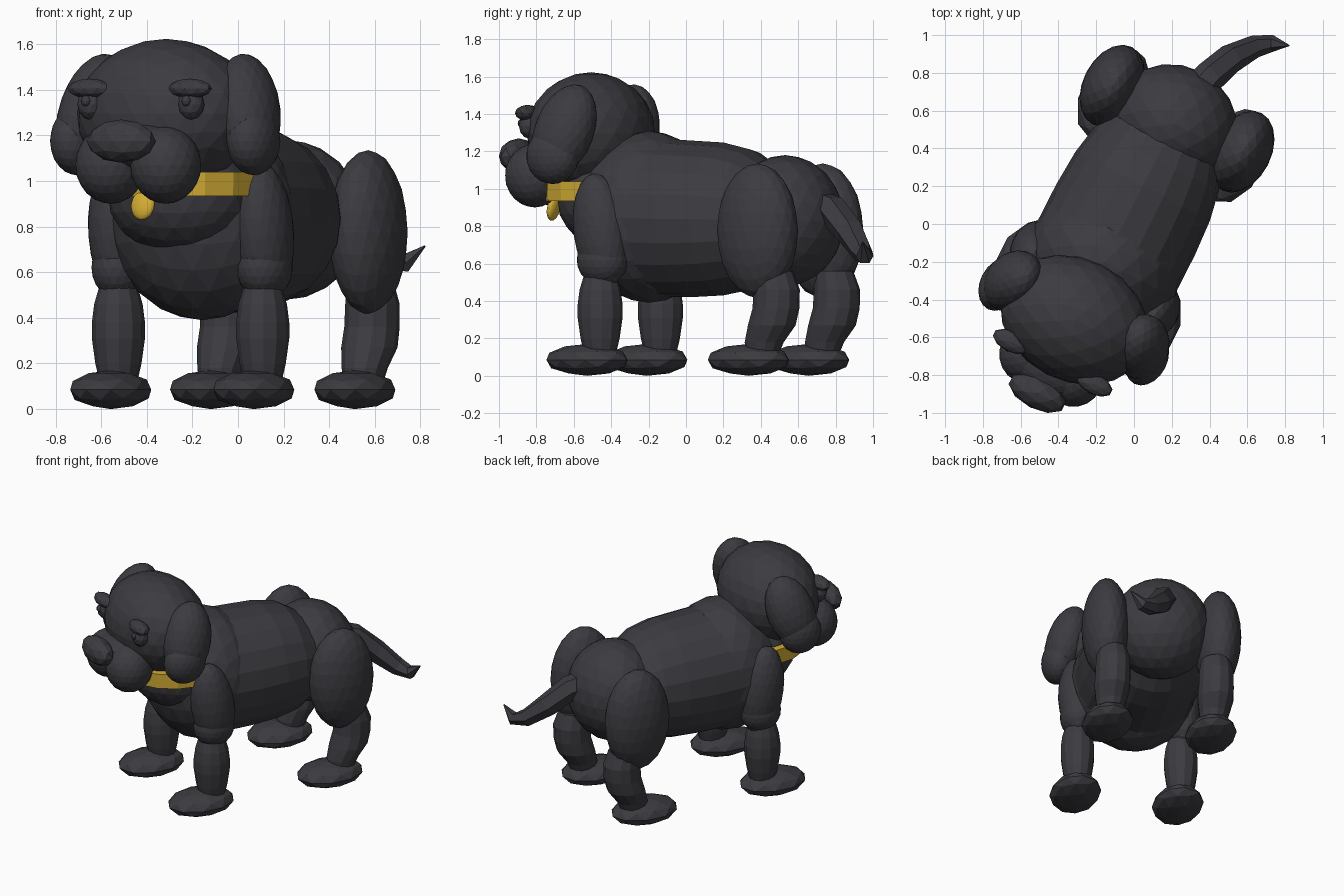
import bpy, bmesh, math
from mathutils import Matrix, Vector

if "Cube" in bpy.data.objects:
    bpy.data.objects.remove(bpy.data.objects["Cube"])

# The dog is built facing -y, then turned; MID is its centre line
TURN = Matrix.Rotation(math.radians(-27), 4, 'Z')
MID = -0.05


def colour(name, rgb):
    m = bpy.data.materials.new(name)
    m.diffuse_color = (*rgb, 1)
    m.use_nodes = True
    m.node_tree.nodes["Principled BSDF"].inputs["Base Color"].default_value = m.diffuse_color
    return m


FUR = colour("charcoal fur", (0.045, 0.044, 0.052))
GOLD = colour("gold", (0.66, 0.42, 0.034))


def finish(bm, name, mat):
    bmesh.ops.recalc_face_normals(bm, faces=bm.faces)
    me = bpy.data.meshes.new(name)
    bm.to_mesh(me)
    bm.free()
    me.materials.append(mat)
    ob = bpy.data.objects.new(name, me)
    bpy.context.collection.objects.link(ob)
    return ob


def blob(name, pos, size, detail=3, tilt=(0, 0), mat=FUR):
    """Faceted ellipsoid; tilt is degrees about x and y."""
    bm = bmesh.new()
    bmesh.ops.create_icosphere(bm, subdivisions=detail, radius=1)
    rot = (Matrix.Rotation(math.radians(tilt[1]), 4, 'Y')
           @ Matrix.Rotation(math.radians(tilt[0]), 4, 'X'))
    place = Matrix.Translation((pos[0] + MID, pos[1], pos[2]))
    bm.transform(TURN @ place @ rot @ Matrix.Diagonal((*size, 1)))
    return finish(bm, name, mat)


def pair(name, pos, size, detail=3, tilt=(0, 0)):
    """Mirrored left and right ellipsoids."""
    for side, s in (("left", 1), ("right", -1)):
        blob(f"{side}_{name}", (s * pos[0], pos[1], pos[2]), size, detail,
             (tilt[0], s * tilt[1]))


def loft(name, rings, matrix, mat, closed_loop=False):
    """Join equal rings of points into a skin, capped unless looped."""
    bm = bmesh.new()
    vs = [[bm.verts.new(p) for p in ring] for ring in rings]
    n, k = len(vs[0]), len(vs)
    for i in range(k if closed_loop else k - 1):
        a, b = vs[i], vs[(i + 1) % k]
        for j in range(n):
            bm.faces.new((a[j], a[(j + 1) % n], b[(j + 1) % n], b[j]))
    if not closed_loop:
        bm.faces.new(vs[0])
        bm.faces.new(vs[-1])
    bm.transform(matrix)
    return finish(bm, name, mat)


def circle(rx, ry, z, n, y=0):
    return [(rx * math.cos(2 * math.pi * i / n),
             y + ry * math.sin(2 * math.pi * i / n), z) for i in range(n)]


# Torso: barrel rings are (y, half width, top, bottom)
blob("chest", (0, -0.25, 0.85), (0.42, 0.38, 0.46))
barrel = ((-0.4, 0.34, 1.2, 0.52), (-0.2, 0.412, 1.27, 0.42),
          (0.0, 0.412, 1.258, 0.42), (0.2, 0.40, 1.247, 0.43),
          (0.36, 0.37, 1.21, 0.46), (0.5, 0.31, 1.12, 0.54),
          (0.6, 0.2, 1.0, 0.66))
rings = []
for y, w, top, low in barrel:
    ring = circle(w, (top - low) / 2, y, 20)
    rings.append([(a, c, b + (top + low) / 2) for a, b, c in ring])
loft("belly", rings, TURN @ Matrix.Translation((MID, 0, 0)), FUR)
blob("rump", (0, 0.57, 0.83), (0.34, 0.31, 0.35))
blob("neck", (0, -0.44, 0.935), (0.33, 0.315, 0.27))

# Head and face
blob("head", (0, -0.595, 1.295), (0.41, 0.325, 0.328))
blob("muzzle_bridge", (0, -0.86, 1.15), (0.22, 0.155, 0.105))
blob("nose", (0, -1.03, 1.175), (0.165, 0.085, 0.095), 2)
pair("cheek", (0.135, -0.865, 1.07), (0.155, 0.16, 0.17))
pair("eye", (0.247, -0.84, 1.335), (0.06, 0.055, 0.068), 2)
pair("pupil", (0.247, -0.885, 1.35), (0.022, 0.022, 0.025), 2)
pair("eyebrow", (0.247, -0.85, 1.405), (0.105, 0.055, 0.044), 2)
pair("ear", (0.385, -0.56, 1.31), (0.135, 0.165, 0.26), 3, (-16, -14))
pair("ear_tip", (0.435, -0.605, 1.175), (0.108, 0.148, 0.15))

# Legs
pair("shoulder", (0.36, -0.355, 0.775), (0.125, 0.15, 0.31), 3, (8, 0))
pair("elbow", (0.357, -0.345, 0.62), (0.118, 0.142, 0.14))
pair("thigh", (0.385, 0.60, 0.775), (0.155, 0.23, 0.36))
LEG_RINGS = {
    # half width, height, shift along y
    "foreleg": (-0.36, ((0.082, 0.12, 0), (0.1, 0.2, 0), (0.115, 0.31, 0),
                        (0.115, 0.38, 0), (0.105, 0.46, 0), (0.085, 0.53, 0))),
    "hind_leg": (0.67, ((0.085, 0.11, -0.06), (0.1, 0.18, -0.045),
                        (0.122, 0.27, 0.0), (0.12, 0.36, 0.025),
                        (0.118, 0.46, 0.03), (0.1, 0.56, 0.01))),
}
for part, (y, profile) in LEG_RINGS.items():
    for side, s in (("left", 1), ("right", -1)):
        rings = [circle(r, r * 1.06, z, 12, dy) for r, z, dy in profile]
        loft(f"{side}_{part}", rings,
             TURN @ Matrix.Translation((MID + s * 0.355, y, 0)), FUR)
pair("front_paw", (0.352, -0.44, 0.085), (0.17, 0.238, 0.085), 2)
pair("hind_paw", (0.355, 0.53, 0.085), (0.17, 0.238, 0.085), 2)

# Tail: six-sided taper along a bent path
path = [Vector(p) for p in (
    (0.29, 0.66, 0.93), (0.40, 0.78, 0.885), (0.51, 0.875, 0.77),
    (0.64, 0.94, 0.665), (0.735, 0.957, 0.64), (0.82, 0.945, 0.715))]
rings = []
for i, (p, r) in enumerate(zip(path, (0.085, 0.085, 0.078, 0.06, 0.045, 0.004))):
    d = path[min(i + 1, 5)] - path[max(i - 1, 0)]
    side = d.cross(Vector((0, 0, 1))).normalized()
    up = side.cross(d).normalized()
    rings.append([p + side * r * math.cos(a * math.pi / 3)
                  + up * r * math.sin(a * math.pi / 3) for a in range(6)])
loft("tail", rings, Matrix(), FUR)

# Collar band and hanging tag
rings = [circle(r, r, z, 16) for r, z in
         ((0.362, 0.935), (0.365, 1.04), (0.31, 1.04), (0.31, 0.935))]
loft("collar", rings, TURN @ Matrix.Translation((MID, -0.467, 0)), GOLD, True)
blob("tag", (0, -0.82, 0.895), (0.056, 0.028, 0.067), 3, (-12, 0), GOLD)
